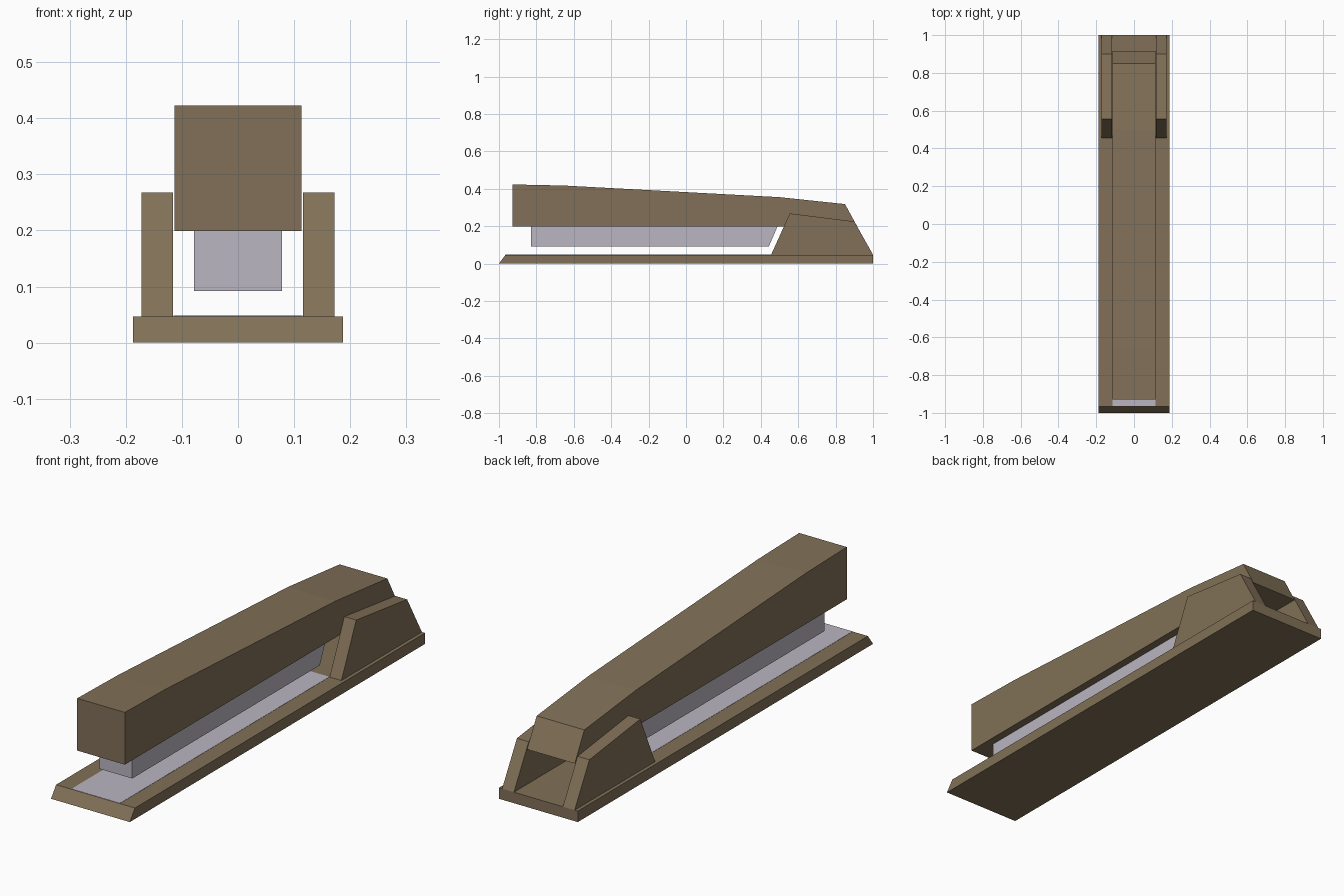
import bpy
import bmesh

if "Cube" in bpy.data.objects:
    bpy.data.objects.remove(bpy.data.objects["Cube"])


def make_material(name, rgb):
    mat = bpy.data.materials.new(name)
    mat.diffuse_color = (*rgb, 1.0)
    mat.use_nodes = True
    mat.node_tree.nodes["Principled BSDF"].inputs["Base Color"].default_value = mat.diffuse_color
    return mat


def extrude_profile(name, profile, x0, x1, mat):
    """Extrude a side profile of (y, z) points from x0 to x1."""
    bm = bmesh.new()
    face = bm.faces.new([bm.verts.new((x0, y, z)) for y, z in profile])
    result = bmesh.ops.extrude_face_region(bm, geom=[face])
    verts = [v for v in result["geom"] if isinstance(v, bmesh.types.BMVert)]
    bmesh.ops.translate(bm, verts=verts, vec=(x1 - x0, 0, 0))
    bmesh.ops.recalc_face_normals(bm, faces=bm.faces)
    mesh = bpy.data.meshes.new(name)
    bm.to_mesh(mesh)
    bm.free()
    mesh.materials.append(mat)
    obj = bpy.data.objects.new(name, mesh)
    bpy.context.collection.objects.link(obj)
    return obj


brown = make_material("brown_casing", (0.22, 0.163, 0.096))
steel = make_material("pale_steel", (0.49, 0.465, 0.54))

# Long base with a sloped front edge
extrude_profile("base", [(-1, 0), (1, 0), (1, 0.047), (-0.965, 0.047)],
                -0.187, 0.187, brown)

# Thin metal strip set into the top of the base
extrude_profile("base_strip",
                [(-0.964, 0.044), (0.455, 0.044), (0.455, 0.048), (-0.964, 0.048)],
                -0.115, 0.115, steel)

# Top arm, gently sloping down to the back
extrude_profile("top_arm",
                [(-0.928, 0.199), (0.915, 0.199), (0.85, 0.318),
                 (0.5, 0.355), (-0.65, 0.417), (-0.928, 0.423)],
                -0.113, 0.113, brown)

# Staple magazine hanging under the arm
extrude_profile("magazine",
                [(-0.828, 0.092), (0.443, 0.092), (0.49, 0.2), (-0.828, 0.2)],
                -0.078, 0.078, steel)

# Hinge brackets on both sides, mirrored across x = 0
brackets = extrude_profile("hinge_brackets",
                           [(0.455, 0.047), (1, 0.047), (0.9, 0.225), (0.555, 0.268)],
                           0.116, 0.172, brown)
brackets.modifiers.new("mirror", "MIRROR")
